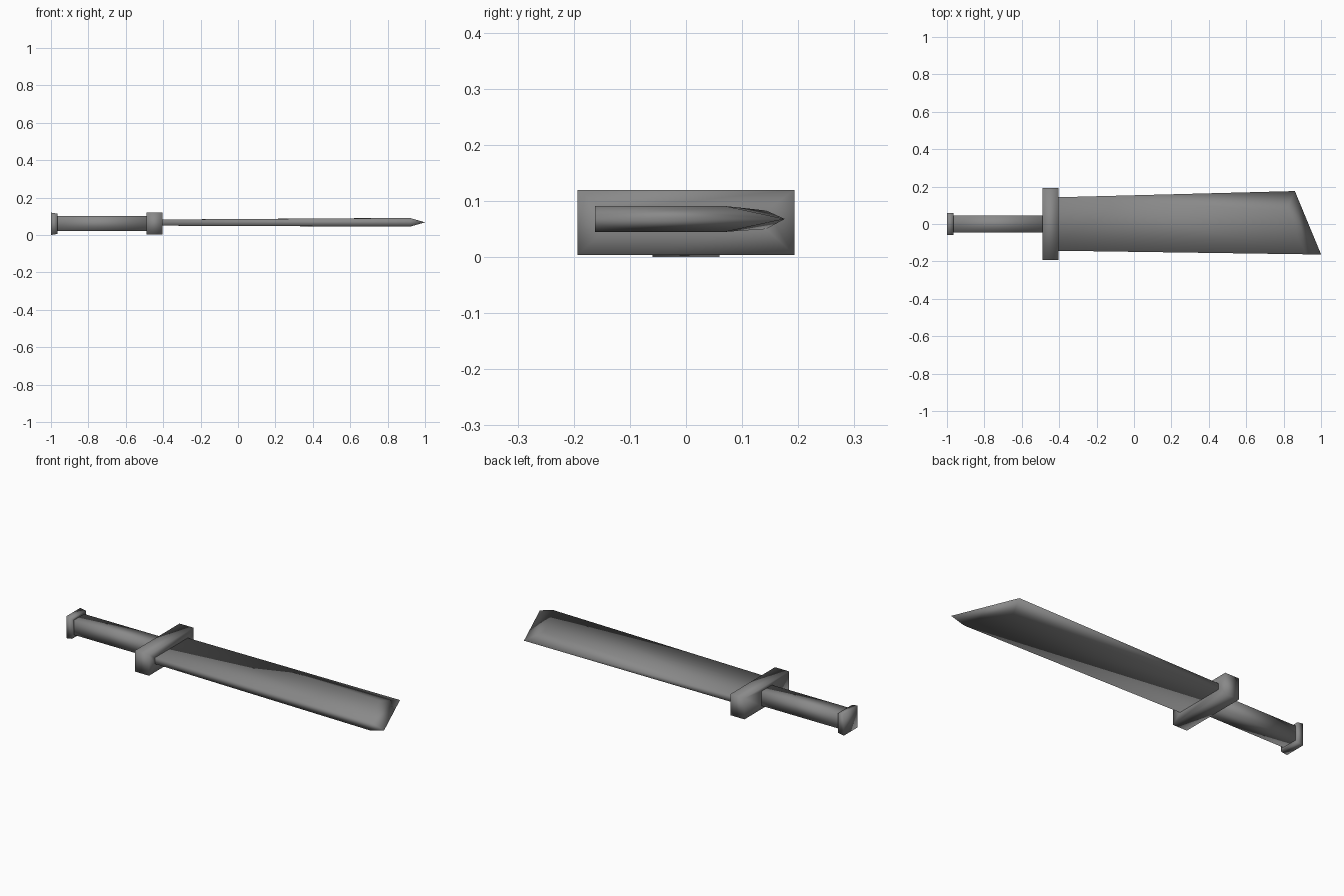
import bpy
import bmesh

cube = bpy.data.objects.get("Cube")
if cube:
    bpy.data.objects.remove(cube, do_unlink=True)

STEEL = (0.25, 0.25, 0.25, 1)
steel = bpy.data.materials.new("grey steel")
steel.use_nodes = True
steel.diffuse_color = STEEL
steel.node_tree.nodes["Principled BSDF"].inputs["Base Color"].default_value = STEEL


def ring(x, half_y, low, high):
    """Rectangular cross-section at x."""
    return [(x, -half_y, low), (x, half_y, low), (x, half_y, high), (x, -half_y, high)]


def loft(bm, rings):
    """Join rectangular sections along x with side walls."""
    loops = [[bm.verts.new(p) for p in r] for r in rings]
    for a, b in zip(loops, loops[1:]):
        for i in range(4):
            j = (i + 1) % 4
            bm.faces.new((a[i], a[j], b[j], b[i]))
    return loops


def finish(bm, name):
    """Turn the mesh into a smooth shaded object."""
    bmesh.ops.recalc_face_normals(bm, faces=bm.faces)
    mesh = bpy.data.meshes.new(name)
    bm.to_mesh(mesh)
    bm.free()
    mesh.materials.append(steel)
    mesh.shade_smooth()
    obj = bpy.data.objects.new(name, mesh)
    bpy.context.collection.objects.link(obj)


# Sections shared by neighbouring parts
grip_end = ring(-0.965, 0.045, 0.022, 0.102)
grip_root = ring(-0.49, 0.045, 0.022, 0.102)
blade_root = ring(-0.405, 0.143, 0.05, 0.083)

# Pommel: end block with a collar that meets the grip
bm = bmesh.new()
loops = loft(bm, [ring(-1, 0.06, 0, 0.12), ring(-0.965, 0.06, 0.006, 0.114), grip_end])
bm.faces.new(loops[0])
finish(bm, "pommel")

# Grip
bm = bmesh.new()
loops = loft(bm, [grip_end, grip_root])
for end in loops:
    bm.faces.new(end)
finish(bm, "grip")

# Crossguard, closed around the grip and the blade
bm = bmesh.new()
loft(bm, [grip_root, ring(-0.49, 0.193, 0.004, 0.12),
          ring(-0.405, 0.193, 0.004, 0.12), blade_root])
finish(bm, "crossguard")

# Blade: thick spine, bevelled cutting side and slanted sharp end
bm = bmesh.new()
shoulder = [(0.92, -0.162, 0.045), (0.81, 0.07, 0.045),
            (0.81, 0.07, 0.091), (0.92, -0.162, 0.091)]
root = [bm.verts.new(p) for p in blade_root]
spine_low, edge_low, edge_high, spine_high = [bm.verts.new(p) for p in shoulder]
long_tip = bm.verts.new((1, -0.162, 0.068))
short_tip = bm.verts.new((0.86, 0.176, 0.068))
for face in (
    root,
    (root[0], spine_low, spine_high, root[3]),
    (spine_low, long_tip, spine_high),
    (root[1], root[2], short_tip),
    (root[3], spine_high, root[2]), (root[2], spine_high, edge_high),
    (root[0], root[1], spine_low), (root[1], edge_low, spine_low),
    (root[2], edge_high, short_tip), (root[1], short_tip, edge_low),
    (spine_high, long_tip, short_tip, edge_high),
    (spine_low, edge_low, short_tip, long_tip),
):
    bm.faces.new(face)
finish(bm, "blade")
